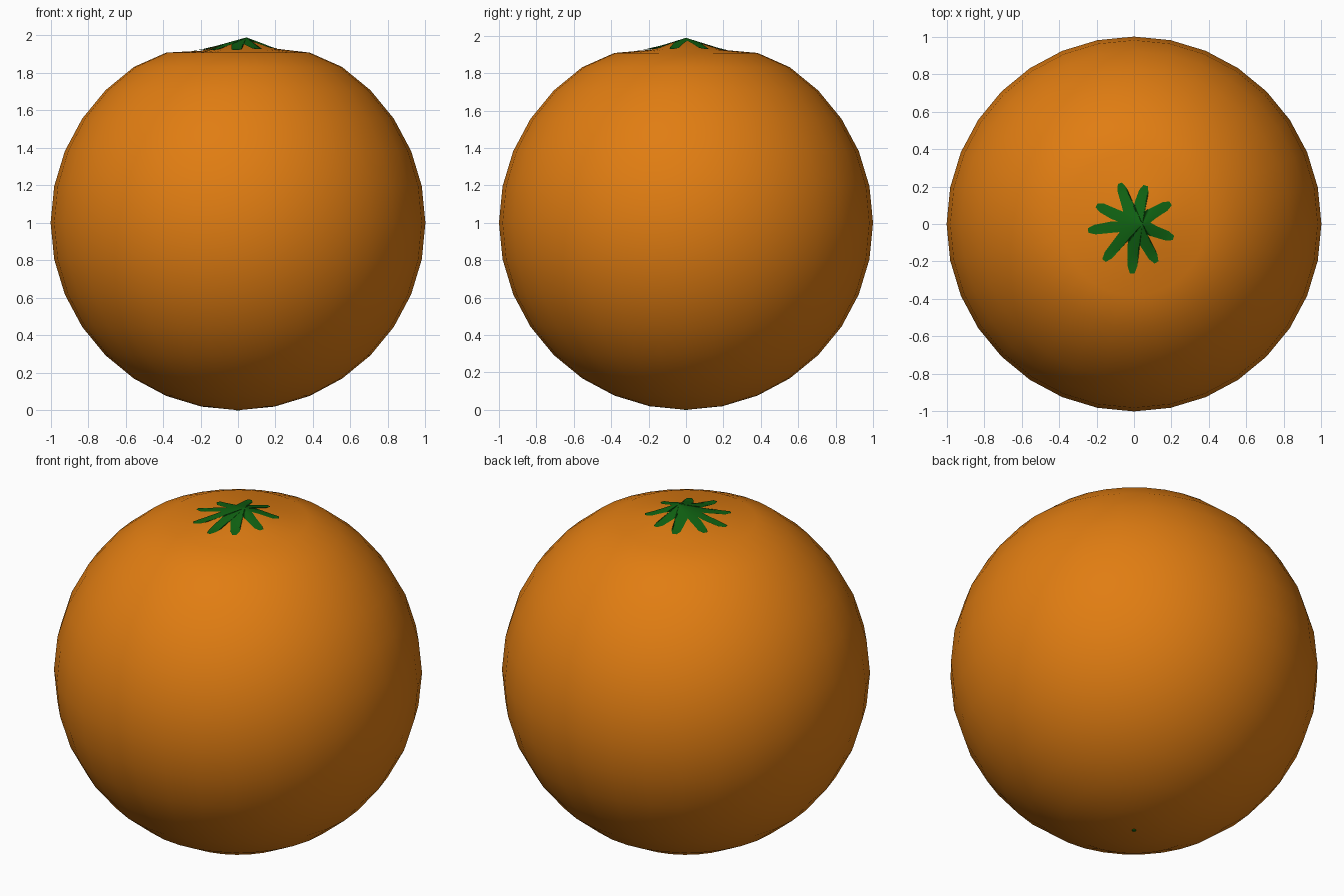
import bpy, bmesh, math
from mathutils import Vector
from mathutils.bvhtree import BVHTree

if "Cube" in bpy.data.objects:
    bpy.data.objects.remove(bpy.data.objects["Cube"])


def material(name, rgb):
    m = bpy.data.materials.new(name)
    m.diffuse_color = (*rgb, 1)
    m.use_nodes = True
    m.node_tree.nodes["Principled BSDF"].inputs["Base Color"].default_value = m.diffuse_color
    return m


def finish(bm, name, mat):
    for f in bm.faces:
        f.smooth = True
    bmesh.ops.recalc_face_normals(bm, faces=bm.faces[:])
    me = bpy.data.meshes.new(name)
    bm.to_mesh(me)
    me.materials.append(mat)
    ob = bpy.data.objects.new(name, me)
    bpy.context.collection.objects.link(ob)
    return ob


peel = material("orange peel", (0.75, 0.205, 0.006))
leaf = material("leaf green", (0.005, 0.122, 0.006))

# Fruit body: sphere with a flattened top and a small raised pole
APEX = Vector((0.045, 0, 1.985))
bm = bmesh.new()
bmesh.ops.create_uvsphere(bm, u_segments=32, v_segments=16, radius=1)
for v in bm.verts:
    r = math.hypot(v.co.x, v.co.y)
    v.co.z += 1
    if v.co.z > 1.9:
        if r < 0.01:
            v.co = APEX
        elif r < 0.3:
            v.co.z = 1.924 + 0.03 * v.co.x
        else:
            v.co.z = 1.908
tree = BVHTree.FromBMesh(bm)
finish(bm, "fruit_body", peel)


def on_surface(x, y, lift=0.004):
    hit = tree.ray_cast(Vector((x, y, 3)), Vector((0, 0, -1)))[0]
    return Vector((x, y, hit.z + lift))


# Calyx: thin nine-pointed star lying on the top
tips = [(.21, -.075), (.195, .11), (.062, .205), (-.075, .217), (-.2, .1),
        (-.245, -.035), (-.16, -.195), (-.01, -.265), (.12, -.205)]
outline = []
for i, t in enumerate(tips):
    p, n = Vector(t), Vector(tips[(i + 1) % 9])
    side = Vector((-p.y, p.x)).normalized()
    root = p.normalized() * 0.12
    outline += [root - side * 0.03, p * 0.85 - side * 0.026, p - side * 0.012,
                p + side * 0.012, p * 0.85 + side * 0.026, root + side * 0.03,
                (p.normalized() + n.normalized()).normalized() * 0.088]

bm = bmesh.new()
STEPS = 8
centre = bm.verts.new(on_surface(APEX.x, APEX.y))
c2 = Vector((APEX.x, APEX.y))
rings = [[bm.verts.new(on_surface(*c2.lerp(p, k / STEPS))) for p in outline]
         for k in range(1, STEPS + 1)]
N = len(outline)
for j in range(N):
    a = (j + 1) % N
    bm.faces.new((centre, rings[0][j], rings[0][a]))
    for k in range(STEPS - 1):
        bm.faces.new((rings[k][j], rings[k + 1][j], rings[k + 1][a], rings[k][a]))
for f in bm.faces:
    f.normal_update()
star = finish(bm, "calyx_star", leaf)
if star.data.polygons[0].normal.z < 0:
    star.data.flip_normals()

# Tiny green dot at the bottom pole
bm = bmesh.new()
bmesh.ops.create_cone(bm, cap_ends=True, segments=10, radius1=0.012,
                      radius2=0.012, depth=0.005)
bmesh.ops.translate(bm, verts=bm.verts[:], vec=(0, 0, 0.0015))
finish(bm, "blossom_end_dot", leaf)
